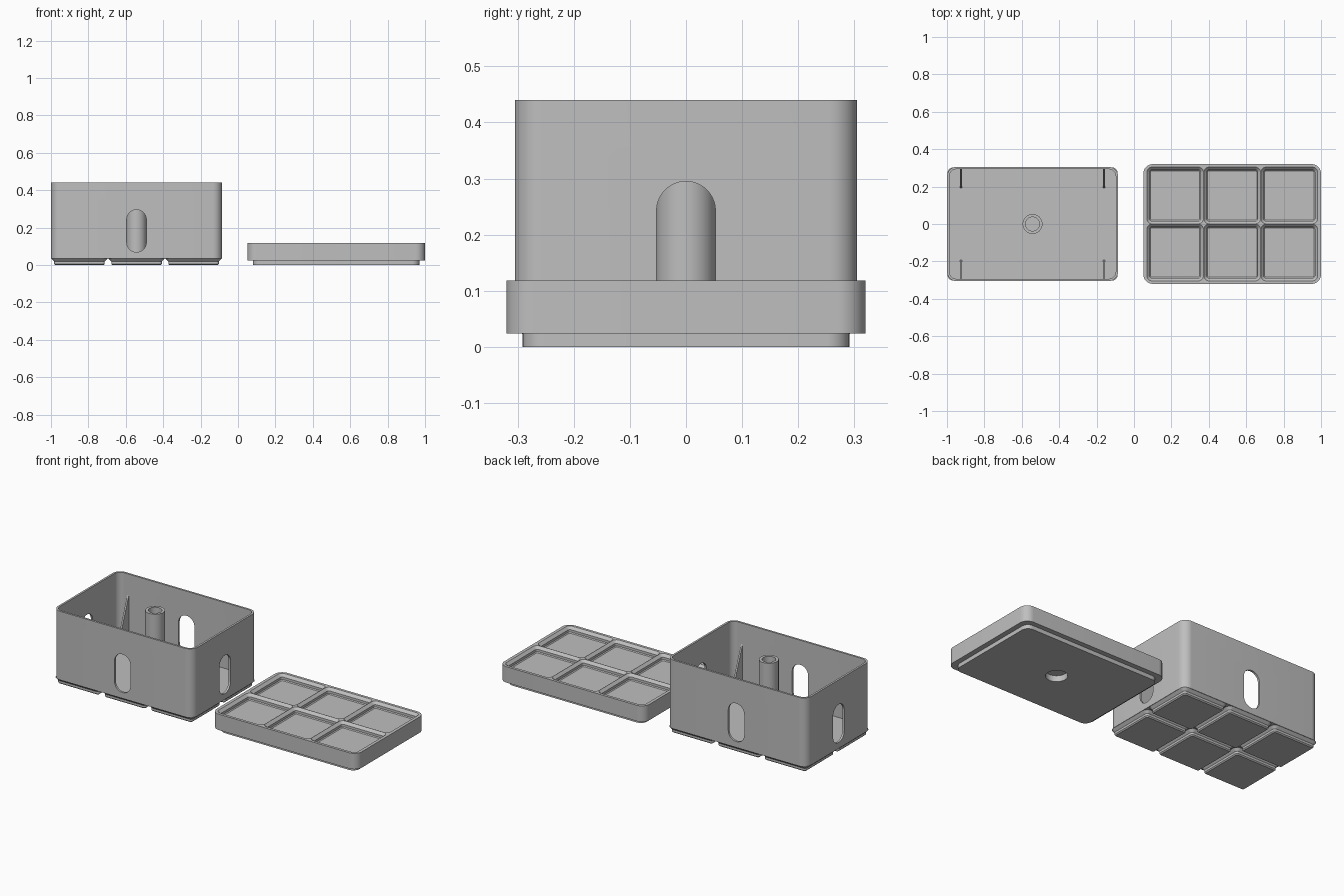
import bpy, bmesh, math
from mathutils import Matrix, Vector

cube = bpy.data.objects.get("Cube")
if cube:
    bpy.data.objects.remove(cube, do_unlink=True)

grey = bpy.data.materials.new("plain grey")
grey.use_nodes = True
COLOUR = (0.52, 0.52, 0.52, 1)
grey.diffuse_color = COLOUR
grey.node_tree.nodes["Principled BSDF"].inputs["Base Color"].default_value = COLOUR

PITCH = 0.305
BOX_X, LID_X = -0.5425, 0.525
RIM, FLOOR = 0.44, 0.05


def outline(hx, hy, r, z, seg=10):
    """Rounded rectangle as a ring of points."""
    pts = []
    for k, (sx, sy) in enumerate(((1, 1), (-1, 1), (-1, -1), (1, -1))):
        for i in range(seg + 1):
            a = math.pi / 2 * (k + i / seg)
            pts.append(Vector((sx * (hx - r) + r * math.cos(a),
                               sy * (hy - r) + r * math.sin(a), z)))
    return pts


def loft(bm, rings, matrix):
    """Skin a stack of rounded rectangles and cap both ends."""
    loops = [[bm.verts.new(matrix @ p) for p in outline(*ring)] for ring in rings]
    for a, b in zip(loops, loops[1:]):
        for i in range(len(a)):
            j = (i + 1) % len(a)
            bm.faces.new((a[i], a[j], b[j], b[i]))
    bm.faces.new(loops[0][::-1])
    bm.faces.new(loops[-1])


def finish(bm, name):
    bmesh.ops.recalc_face_normals(bm, faces=bm.faces)
    mesh = bpy.data.meshes.new(name)
    bm.to_mesh(mesh)
    bm.free()
    mesh.materials.append(grey)
    ob = bpy.data.objects.new(name, mesh)
    bpy.context.collection.objects.link(ob)
    return ob


def lofted(name, rings, places):
    bm = bmesh.new()
    for m in places:
        loft(bm, rings, m)
    return finish(bm, name)


def activate(ob):
    bpy.ops.object.select_all(action='DESELECT')
    ob.select_set(True)
    bpy.context.view_layer.objects.active = ob


def cut(ob, cutter):
    mod = ob.modifiers.new("cut", 'BOOLEAN')
    mod.operation, mod.solver, mod.object = 'DIFFERENCE', 'EXACT', cutter
    activate(ob)
    bpy.ops.object.modifier_apply(modifier=mod.name)
    bpy.data.objects.remove(cutter, do_unlink=True)


def smooth(ob):
    activate(ob)
    bpy.ops.object.shade_smooth_by_angle(angle=math.radians(25))


def at(x, y=0, z=0):
    return Matrix.Translation((x, y, z))


def grid(cx):
    return [at(cx + i * PITCH, j * PITCH) for i in (-1, 0, 1) for j in (-0.5, 0.5)]


# Open box: outside up, over the rim, inside down to the floor
wall = 0.012
hx, hy, r = 0.457, 0.305, 0.05
box = lofted("box_shell", [
    (hx, hy, r, 0.034), (hx, hy, r, RIM),
    (hx - wall, hy - wall, r - wall, RIM),
    (hx - wall, hy - wall, r - wall, FLOOR)], [at(BOX_X)])

# Pill-shaped slots through all four walls
for turn in (0, math.pi / 2):
    pose = at(BOX_X, 0, 0.182) @ Matrix.Rotation(turn, 4, 'Z') @ Matrix.Rotation(math.pi / 2, 4, 'X')
    cut(box, lofted("slot_cutter", [(0.0525, 0.113, 0.0524, s) for s in (-0.6, 0.6)], [pose]))
smooth(box)

# Stepped feet under the box
smooth(lofted("box_feet", [
    (0.129, 0.129, 0.008, 0), (0.135, 0.135, 0.014, 0.006),
    (0.135, 0.135, 0.014, 0.019), (0.1505, 0.1505, 0.033, 0.0345)], grid(BOX_X)))

# Hollow central post
smooth(lofted("center_post", [
    (0.053, 0.053, 0.0529, FLOOR - 0.005), (0.053, 0.053, 0.0529, RIM),
    (0.037, 0.037, 0.0369, RIM), (0.037, 0.037, 0.0369, 0.1)], [at(BOX_X)]))

# Triangular fins against the long walls
bm = bmesh.new()
for sx in (-1, 1):
    for sy in (-1, 1):
        sides = []
        for t in (-0.005, 0.005):
            sides.append([bm.verts.new((BOX_X + sx * 0.382 + t, sy * y, z)) for y, z in
                          ((0.295, FLOOR - 0.004), (0.19, FLOOR - 0.004), (0.295, 0.32))])
        a, b = sides
        bm.faces.new(a)
        bm.faces.new(b[::-1])
        for i in range(3):
            j = (i + 1) % 3
            bm.faces.new((a[i], b[i], b[j], a[j]))
finish(bm, "wall_fins")

# Lid with a stepped lip below
top = 0.118
lid = lofted("lid", [
    (0.445, 0.291, 0.04, 0), (0.445, 0.291, 0.04, 0.024),
    (0.475, 0.32, 0.05, 0.024), (0.475, 0.32, 0.05, top)], [at(LID_X)])

# Stepped sockets in the lid top
cut(lid, lofted("socket_cutter", [
    (0.1315, 0.1315, 0.008, top - 0.034), (0.1365, 0.1365, 0.013, top - 0.029),
    (0.1365, 0.1365, 0.013, top - 0.015), (0.1515, 0.1515, 0.028, top),
    (0.1515, 0.1515, 0.028, top + 0.02)], grid(LID_X)))

# Round recess in the lid underside that seats the post
cut(lid, lofted("recess_cutter", [(0.058, 0.058, 0.0579, z) for z in (-0.05, 0.035)], [at(LID_X)]))
smooth(lid)
